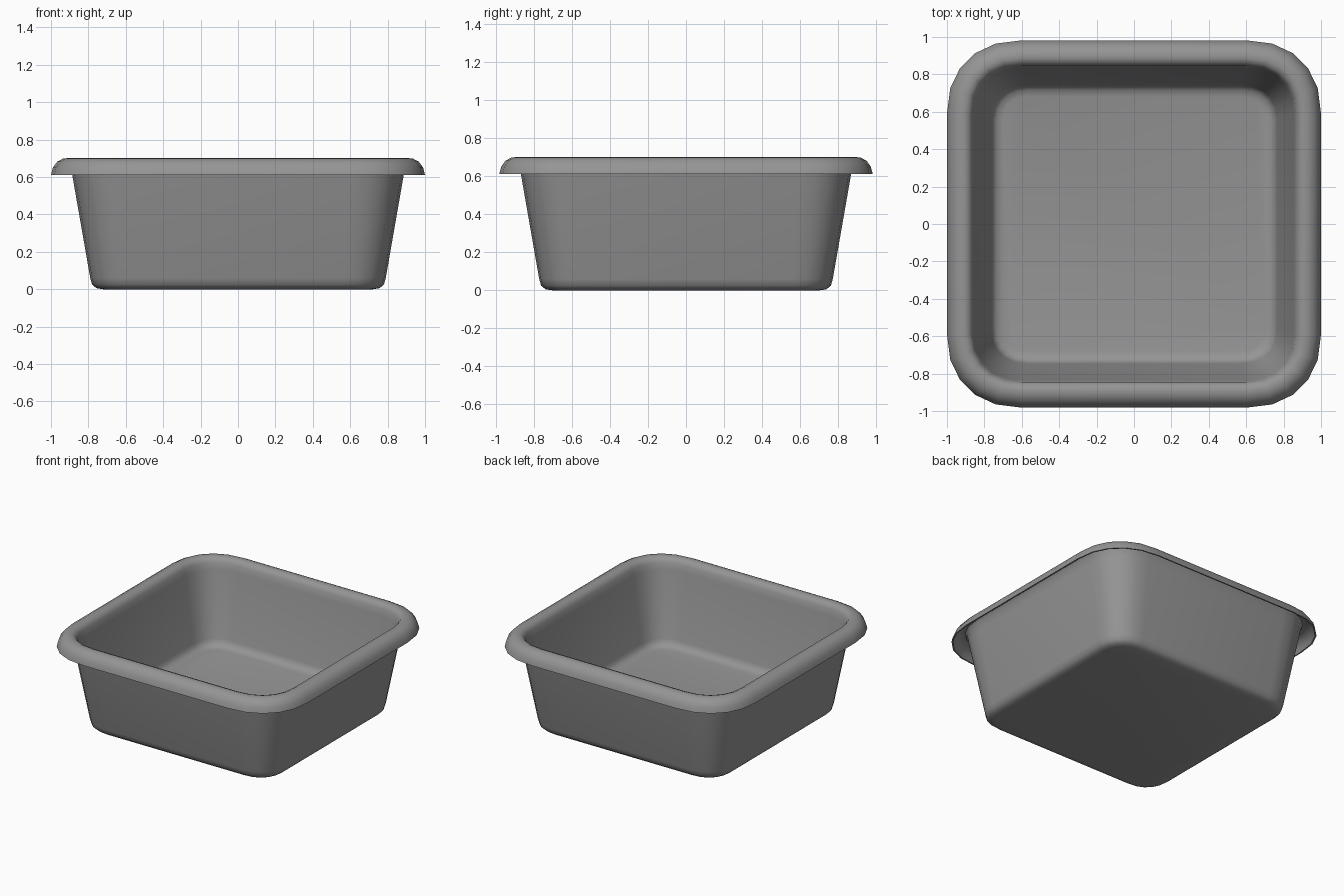
import bpy, bmesh, math

if "Cube" in bpy.data.objects:
    bpy.data.objects.remove(bpy.data.objects["Cube"])

SEG = 5        # facets per rounded corner
POWER = 0.9    # slightly squared corner curve


def ring(bm, half_x, z, centre):
    """Rounded rectangle loop; y is a little shorter than x."""
    half_y = half_x - 0.018
    rx, ry = half_x - centre, half_y - centre + 0.01
    cy = centre - 0.01
    verts = []
    for quadrant in range(4):
        for i in range(SEG + 1):
            a = math.pi / 2 * i / SEG
            c, s = max(math.cos(a), 0) ** POWER, math.sin(a) ** POWER
            if i == SEG:
                c = 0
            if quadrant % 2:
                c, s = s, c
            sx = 1 if quadrant in (0, 3) else -1
            sy = 1 if quadrant in (0, 1) else -1
            verts.append(bm.verts.new((sx * (centre + rx * c), sy * (cy + ry * s), z)))
    return verts


# Cross-section: underside, outer wall, hollow lip, rolled rim, inner wall, floor
# Each entry: half width, height, corner centre
profile = [
    (0.720, 0.000, 0.57), (0.757, 0.006, 0.57), (0.780, 0.025, 0.57), (0.790, 0.060, 0.57),
    (0.886, 0.610, 0.60), (0.896, 0.668, 0.60), (0.908, 0.684, 0.60),
    (0.935, 0.685, 0.60), (0.960, 0.670, 0.60), (0.980, 0.644, 0.60), (0.990, 0.611, 0.60),
    (1.000, 0.611, 0.60), (0.990, 0.650, 0.60), (0.967, 0.682, 0.60), (0.937, 0.698, 0.60),
    (0.905, 0.702, 0.60), (0.880, 0.692, 0.60), (0.864, 0.668, 0.60), (0.854, 0.620, 0.60),
    (0.764, 0.145, 0.57), (0.754, 0.118, 0.57), (0.734, 0.100, 0.57), (0.700, 0.092, 0.57),
]

bm = bmesh.new()
loops = [ring(bm, *p) for p in profile]
for low, high in zip(loops, loops[1:]):
    n = len(low)
    for i in range(n):
        j = (i + 1) % n
        bm.faces.new((low[i], low[j], high[j], high[i]))
bm.faces.new(loops[0][::-1])
bm.faces.new(loops[-1])
bmesh.ops.recalc_face_normals(bm, faces=bm.faces)

mesh = bpy.data.meshes.new("basin")
bm.to_mesh(mesh)
bm.free()
basin = bpy.data.objects.new("basin", mesh)
bpy.context.collection.objects.link(basin)

# Dark grey finish
grey = bpy.data.materials.new("dark_grey")
grey.diffuse_color = (0.30, 0.30, 0.30, 1)
grey.use_nodes = True
grey.node_tree.nodes["Principled BSDF"].inputs["Base Color"].default_value = grey.diffuse_color
mesh.materials.append(grey)

# Smooth shading, keeping the lip edge sharp
bpy.context.view_layer.objects.active = basin
basin.select_set(True)
bpy.ops.object.shade_smooth_by_angle(angle=math.radians(40))
